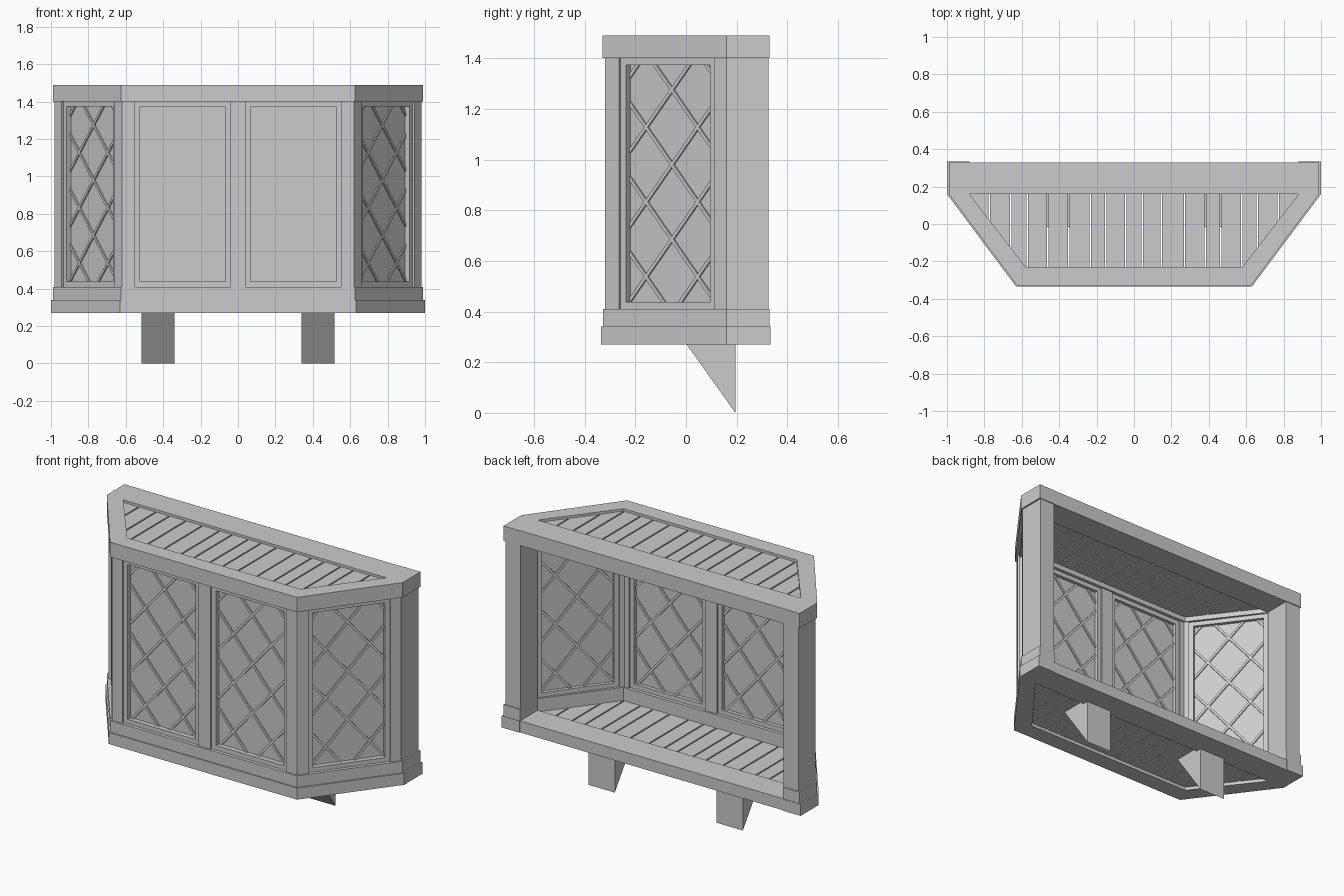
import bpy, bmesh, math
from mathutils import Matrix, Vector

if "Cube" in bpy.data.objects:
    bpy.data.objects.remove(bpy.data.objects["Cube"])


def make_object(name, bm):
    bmesh.ops.recalc_face_normals(bm, faces=bm.faces)
    mesh = bpy.data.meshes.new(name)
    bm.to_mesh(mesh)
    bm.free()
    ob = bpy.data.objects.new(name, mesh)
    bpy.context.collection.objects.link(ob)
    return ob


def add_prism(bm, pts, z0, z1):
    """Extrude a plan outline from z0 to z1."""
    face = bm.faces.new([bm.verts.new((x, y, z0)) for x, y in pts])
    new = bmesh.ops.extrude_face_region(bm, geom=[face])["geom"]
    verts = [v for v in new if isinstance(v, bmesh.types.BMVert)]
    bmesh.ops.translate(bm, verts=verts, vec=(0, 0, z1 - z0))


def add_box(bm, lo, hi, rot=Matrix()):
    lo, hi = Vector(lo), Vector(hi)
    mat = rot @ Matrix.Translation((lo + hi) / 2) @ Matrix.Diagonal((*(hi - lo), 1))
    bmesh.ops.create_cube(bm, size=1, matrix=mat)


def prism(name, pts, z0, z1):
    bm = bmesh.new()
    add_prism(bm, pts, z0, z1)
    return make_object(name, bm)


def mirror_x(pts):
    return [(-x, y) for x, y in reversed(pts)]


# Three-sided moulding that follows the bay, open at the back
def moulding(name, half, corner, front, back, z0, z1):
    outer = [(half, back), (half, 0.16), (corner, front)]
    inner = [(0.58, -0.23), (0.88, 0.16), (0.88, back)]
    prism(name, outer + mirror_x(outer) + mirror_x(inner) + inner, z0, z1)


moulding("base_moulding", 1.0, 0.63, -0.335, 0.333, 0.27, 0.34)
moulding("sill_moulding", 0.99, 0.625, -0.328, 0.33, 0.34, 0.41)
moulding("top_moulding", 0.99, 0.625, -0.33, 0.33, 1.40, 1.49)

# Beams across the open back
for name, z0, z1 in (("back_floor_beam", 0.27, 0.34), ("back_top_beam", 1.40, 1.49)):
    bm = bmesh.new()
    add_box(bm, (-0.88, 0.16, z0), (0.88, 0.328, z1))
    make_object(name, bm)

# Posts and centre mullion
corner_post = [(0.55, -0.32), (0.62, -0.32), (0.661, -0.265),
               (0.597, -0.217), (0.58, -0.24), (0.55, -0.24)]
back_post = [(0.98, 0.325), (0.98, 0.16), (0.9425, 0.11), (0.88, 0.16), (0.88, 0.325)]
for name, pts in (("corner_post", corner_post), ("back_post", back_post)):
    prism(name + "_right", pts, 0.41, 1.40)
    prism(name + "_left", mirror_x(pts), 0.41, 1.40)
prism("centre_mullion", [(-0.04, -0.32), (0.04, -0.32), (0.04, -0.24), (-0.04, -0.24)], 0.41, 1.40)

# Planked floor and ceiling, laid front to back with narrow gaps
cuts = [-0.89, -0.775, -0.66, -0.57, -0.46, -0.35, -0.235, -0.15, -0.043, 0.043,
        0.145, 0.27, 0.38, 0.465, 0.575, 0.66, 0.77, 0.89]


def front_y(x):
    return -0.235 + max(0, abs(x) - 0.58) * 0.39 / 0.31


for name, z0, z1 in (("floor_planks", 0.29, 0.33), ("ceiling_planks", 1.43, 1.475)):
    bm = bmesh.new()
    for a, b in zip(cuts, cuts[1:]):
        a, b = a + 0.004, b - 0.004
        add_prism(bm, [(a, 0.165), (a, front_y(a)), (b, front_y(b)), (b, 0.165)], z0, z1)
    make_object(name, bm)

# Window sashes: frame, glass and diamond lattice
Z0, Z1, BORDER, GLASS_Y = 0.41, 1.40, 0.027, 0.045


def sash(label, width, place):
    h = width / 2
    frame = bmesh.new()
    for s in (-1, 1):
        x0, x1 = sorted((s * h, s * (h - BORDER)))
        add_box(frame, (x0, 0.012, Z0), (x1, 0.07, Z1))
    for z in (Z0, Z1 - BORDER):
        add_box(frame, (-h + BORDER, 0.012, z), (h - BORDER, 0.07, z + BORDER))
    glass = bmesh.new()
    add_box(glass, (-h + 0.01, GLASS_Y - 0.003, Z0 + 0.01), (h - 0.01, GLASS_Y + 0.003, Z1 - 0.01))

    lattice = bmesh.new()
    slope, step, e = 1.16, 0.295, h - BORDER + 0.004
    lo, hi = Z0 + BORDER - 0.004, Z1 - BORDER + 0.004
    for s in (-1, 1):
        for k in range(-4, 5):
            mid = 0.98 + k * step
            ends = sorted(((lo - mid) / slope * s, (hi - mid) / slope * s))
            a, b = max(-e, ends[0]), min(e, ends[1])
            if b - a < 0.02:
                continue
            c = (a + b) / 2
            half_len = (b - a) / 2 * math.hypot(1, slope)
            rot = (Matrix.Translation((c, GLASS_Y, mid + s * slope * c))
                   @ Matrix.Rotation(-s * math.atan(slope), 4, 'Y'))
            add_box(lattice, (-half_len, -0.011, -0.007), (half_len, 0.011, 0.007), rot)
    for name, bm in (("sash_frame", frame), ("glass", glass), ("lattice", lattice)):
        make_object(name + "_" + label, bm).matrix_world = place


tilt = math.atan2(0.8, 0.6)
for label, s in (("left", -1), ("right", 1)):
    sash("front_" + label, 0.51, Matrix.Translation((s * 0.295, -0.32, 0)))
    sash("side_" + label, 0.469,
         Matrix.Translation((s * 0.802, -0.0775, 0)) @ Matrix.Rotation(s * tilt, 4, 'Z'))

# Wedge brackets underneath
for label, x0 in (("left", -0.517), ("right", 0.34)):
    bm = bmesh.new()
    face = bm.faces.new([bm.verts.new((x0, y, z)) for y, z in
                         ((-0.015, 0.295), (0.195, 0.295), (0.195, 0.0))])
    new = bmesh.ops.extrude_face_region(bm, geom=[face])["geom"]
    bmesh.ops.translate(bm, verts=[v for v in new if isinstance(v, bmesh.types.BMVert)],
                        vec=(0.177, 0, 0))
    make_object("bracket_" + label, bm)
